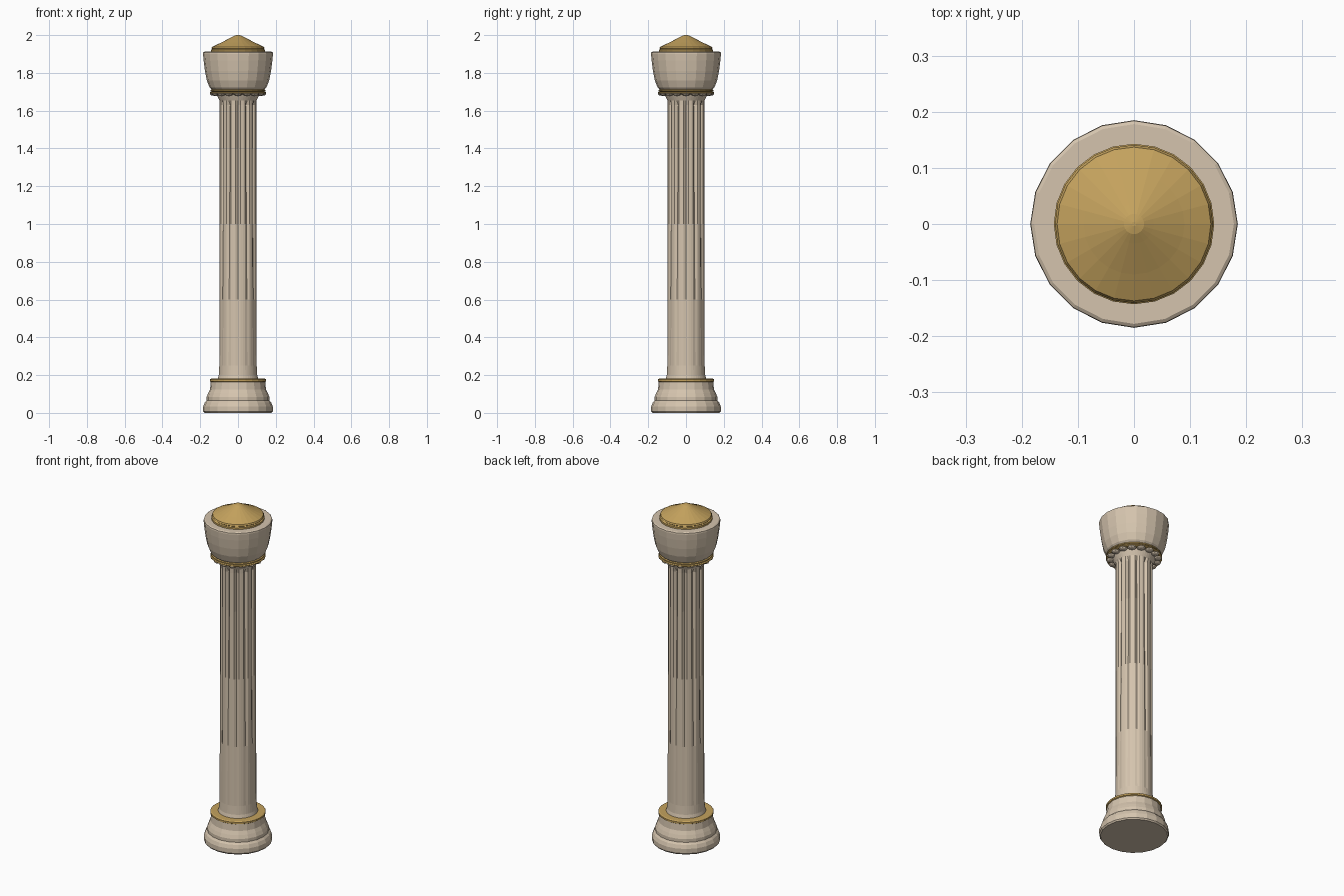
import bpy, bmesh
from math import cos, sin, pi, radians

cube = bpy.data.objects.get("Cube")
if cube:
    bpy.data.objects.remove(cube)


def material(name, color):
    m = bpy.data.materials.new(name)
    m.use_nodes = True
    m.diffuse_color = color
    m.node_tree.nodes["Principled BSDF"].inputs["Base Color"].default_value = color
    return m


stone = material("pale stone", (0.66, 0.55, 0.42, 1))
gold = material("aged gold", (0.55, 0.36, 0.11, 1))


def finish(name, bm, mat):
    bmesh.ops.recalc_face_normals(bm, faces=bm.faces)
    mesh = bpy.data.meshes.new(name)
    bm.to_mesh(mesh)
    bm.free()
    mesh.materials.append(mat)
    obj = bpy.data.objects.new(name, mesh)
    bpy.context.collection.objects.link(obj)
    return obj


def turned(name, profile, mat, sides=20, inset=None):
    """Closed solid of revolution; inset(i, z) lowers the radius at side i."""
    bm = bmesh.new()
    rings = []
    for r, z in profile:
        ring = []
        for i in range(sides):
            a = 2 * pi * i / sides
            rad = r - (inset(i, z) if inset else 0)
            ring.append(bm.verts.new((rad * cos(a), rad * sin(a), z)))
        rings.append(ring)
    for low, high in zip(rings, rings[1:]):
        for i in range(sides):
            j = (i + 1) % sides
            bm.faces.new((low[i], low[j], high[j], high[i]))
    bm.faces.new(rings[0])
    bm.faces.new(rings[-1])
    return finish(name, bm, mat)


# Moulded foot with its gold collar
turned("base", [(0.178, 0), (0.184, 0.008), (0.184, 0.035), (0.176, 0.055),
                (0.166, 0.066), (0.166, 0.085), (0.158, 0.105),
                (0.148, 0.125), (0.144, 0.165)], stone)
turned("base_collar", [(0.143, 0.163), (0.149, 0.167), (0.149, 0.177),
                       (0.143, 0.181)], gold, 24)


# Shaft with twelve flutes that deepen toward the top
def flute(i, z):
    if i % 4 or not 0.25 < z < 1.65:
        return 0
    return 0.016 * (z - 0.25) / 1.38


turned("shaft", [(0.108, 0.178), (0.102, 0.2), (0.099, 0.25), (0.098, 0.6),
                 (0.098, 1.0), (0.098, 1.4), (0.098, 1.63), (0.099, 1.655),
                 (0.106, 1.67), (0.115, 1.69)], stone, 48, flute)

# Ring of beads between two thin gold bands
for k in range(16):
    a = 2 * pi * k / 16
    bm = bmesh.new()
    bmesh.ops.create_uvsphere(bm, u_segments=8, v_segments=6, radius=0.024)
    bmesh.ops.scale(bm, vec=(1, 1, 0.4), verts=bm.verts)
    bmesh.ops.translate(bm, vec=(0.125 * cos(a), 0.125 * sin(a), 1.688),
                        verts=bm.verts)
    finish(f"capital_bead_{k + 1}", bm, stone)
turned("lower_band", [(0.143, 1.69), (0.149, 1.693), (0.149, 1.697),
                      (0.14, 1.7)], gold, 24)
turned("upper_band", [(0.138, 1.699), (0.146, 1.703), (0.146, 1.709),
                      (0.138, 1.713)], gold, 24)

# Swelling capital
turned("capital", [(0.136, 1.708), (0.15, 1.722), (0.165, 1.76), (0.175, 1.81),
                   (0.182, 1.865), (0.185, 1.9), (0.184, 1.908),
                   (0.178, 1.912)], stone)

# Gold cap with a pointed, slightly concave crown
turned("cap", [(0.138, 1.908), (0.143, 1.912), (0.143, 1.922), (0.137, 1.926),
               (0.141, 1.93), (0.137, 1.938), (0.09, 1.96), (0.035, 1.988),
               (0.018, 1.997), (0.004, 2.0)], gold, 24)
